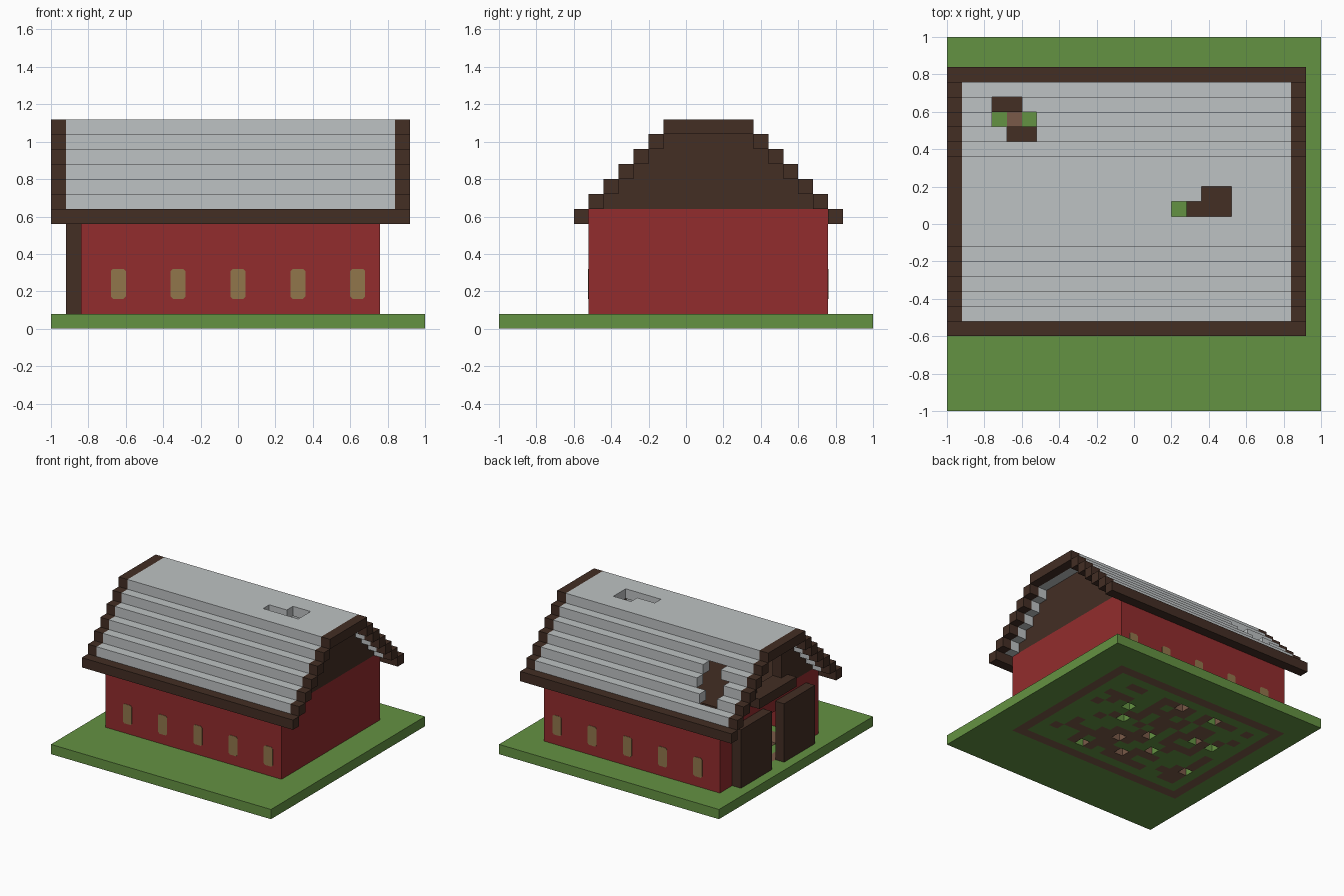
import bpy
import bmesh
import random
from mathutils import Vector

if "Cube" in bpy.data.objects:
    bpy.data.objects.remove(bpy.data.objects["Cube"], do_unlink=True)

U = 0.08      # size of one block
random.seed(4)


def material(name, rgb):
    lin = [(c / 255 / 12.92) if c < 10 else ((c / 255 + 0.055) / 1.055) ** 2.4 for c in rgb]
    m = bpy.data.materials.new(name)
    m.use_nodes = True
    m.diffuse_color = (*lin, 1)
    bsdf = m.node_tree.nodes["Principled BSDF"]
    bsdf.inputs["Base Color"].default_value = (*lin, 1)
    bsdf.inputs["Roughness"].default_value = 0.9
    return m


GRASS = material("grass green", (100, 146, 66))
DIRT = material("dirt brown", (122, 90, 72))
RED = material("barn red", (146, 44, 45))
WOOD = material("dark wood", (67, 46, 36))
SLATE = material("roof grey", (190, 194, 195))
GLASS = material("window tan", (145, 118, 75))


def finish(name, bm, mats):
    mesh = bpy.data.meshes.new(name)
    bm.to_mesh(mesh)
    bm.free()
    for m in mats:
        mesh.materials.append(m)
    obj = bpy.data.objects.new(name, mesh)
    bpy.context.collection.objects.link(obj)
    return obj


def add_box(bm, lo, hi):
    """Box between block coordinates lo and hi."""
    lo, hi = Vector(lo), Vector(hi)
    verts = bmesh.ops.create_cube(bm, size=1)["verts"]
    for v in verts:
        v.co = [(l + (c + 0.5) * (h - l)) * U for c, l, h in zip(v.co, lo, hi)]
        v.co -= Vector((1, 1, 0))


def boxes(name, mat, *spans):
    bm = bmesh.new()
    for lo, hi in spans:
        add_box(bm, lo, hi)
    return finish(name, bm, [mat])


def blocks(name, cells, mats):
    """Outer skin of a set of blocks; cells maps (i, j, k) to a material slot."""
    bm = bmesh.new()
    for cell, slot in cells.items():
        for axis in range(3):
            for side in (0, 1):
                step = [0, 0, 0]
                step[axis] = 2 * side - 1
                if tuple(c + s for c, s in zip(cell, step)) in cells:
                    continue
                a, b = (axis + 1) % 3, (axis + 2) % 3
                ring = []
                for p, q in ((0, 0), (1, 0), (1, 1), (0, 1)):
                    co = list(cell)
                    co[axis] += side
                    co[a] += p
                    co[b] += q
                    ring.append(bm.verts.new(Vector(co) * U - Vector((1, 1, 0))))
                face = bm.faces.new(ring if side else ring[::-1])
                face.material_index = slot
    bmesh.ops.remove_doubles(bm, verts=bm.verts, dist=0.001)
    return finish(name, bm, mats)


# Ground slab: dirt under the walls and in patches indoors, with a few pits
pits = {(12, 19), (8, 19), (16, 16), (15, 14), (11, 13), (11, 9),
        (15, 8), (7, 15), (5, 15), (4, 10), (9, 11), (13, 11)}
ground = {}
for i in range(25):
    for j in range(25):
        in_barn = 2 <= i <= 21 and 6 <= j <= 21
        ring = in_barn and (i in (2, 21) or j in (6, 21))
        indoors = 4 <= i <= 19 and 8 <= j <= 19
        patch = indoors and random.random() < 0.5
        if (i, j) not in pits:
            ground[i, j, 0] = int(ring or patch)
blocks("ground", ground, [GRASS, DIRT])

# Walls, with a doorway in one end
boxes("front_wall", RED, ((2, 6, 1), (22, 7, 8)))
boxes("back_wall", RED, ((2, 21, 1), (22, 22, 8)))
boxes("closed_end_wall", RED, ((21, 7, 1), (22, 21, 8)))
boxes("door_end_wall", RED,
      ((2, 7, 1), (3, 10, 8)), ((2, 18, 1), (3, 21, 8)), ((2, 10, 6), (3, 18, 8)))

# Barn doors and the beam over them
boxes("doors", WOOD, ((1, 8, 1), (2, 13, 7)), ((1, 15, 1), (2, 20, 7)))
boxes("door_beam", WOOD, ((1, 11, 8), (2, 17, 9)))

# Windows: thin plates with clipped corners on both long walls
for name, wall_y, out in (("front_window", 6, -1), ("back_window", 22, 1)):
    for n in range(5):
        bm = bmesh.new()
        x, y = -0.64 + 0.32 * n, wall_y * U - 1
        w, h, c = 0.04, 0.08, 0.012
        outline = []
        for sx, sz in ((1, 1), (-1, 1), (-1, -1), (1, -1)):
            pair = [(sx * w, sz * (h - c)), (sx * (w - c), sz * h)]
            outline += pair if sx * sz > 0 else pair[::-1]
        face = bm.faces.new([bm.verts.new((x + px, y - out * 0.002, 0.24 + pz))
                             for px, pz in outline])
        grown = bmesh.ops.extrude_face_region(bm, geom=[face])["geom"]
        moved = [g for g in grown if isinstance(g, bmesh.types.BMVert)]
        bmesh.ops.translate(bm, verts=moved, vec=(0, out * 0.005, 0))
        bmesh.ops.recalc_face_normals(bm, faces=bm.faces)
        finish(f"{name}_{n + 1}", bm, [GLASS])

# Stepped roof shell with dark end trim, dark eaves and two broken spots
holes = {(i, 13, 13) for i in range(15, 19)} | {(17, 14, 13), (18, 14, 13)}
holes |= {(3, 20, 9), (4, 20, 9), (3, 19, 10), (4, 19, 10), (5, 19, 10),
          (4, 18, 11), (5, 18, 11)}
roof = {}
for k in range(7, 14):
    lo, hi = k - 2, 29 - k
    rows = range(lo, hi + 1) if k == 13 else (lo, hi)
    for j in rows:
        for i in range(24):
            if (i, j, k) not in holes:
                roof[i, j, k] = int(k == 7 or i in (0, 23))
blocks("roof", roof, [SLATE, WOOD])

# Gables under the roof, with a loft opening above the doors
for name, i in (("door_end_gable", 2), ("closed_end_gable", 21)):
    gable = {}
    for k in range(8, 13):
        for j in range(k - 1, 29 - k):
            opening = i == 2 and 12 <= j <= 15 and 9 <= k <= 11
            if not opening:
                gable[i, j, k] = 0
    blocks(name, gable, [WOOD])

# Loft deck with gaps in it
deck = {(i, j, 7): 0 for i in range(3, 21) for j in range(7, 21)
        if (i, j) != (15, 13) and not (i <= 5 and j == 19)}
blocks("loft_deck", deck, [WOOD])
